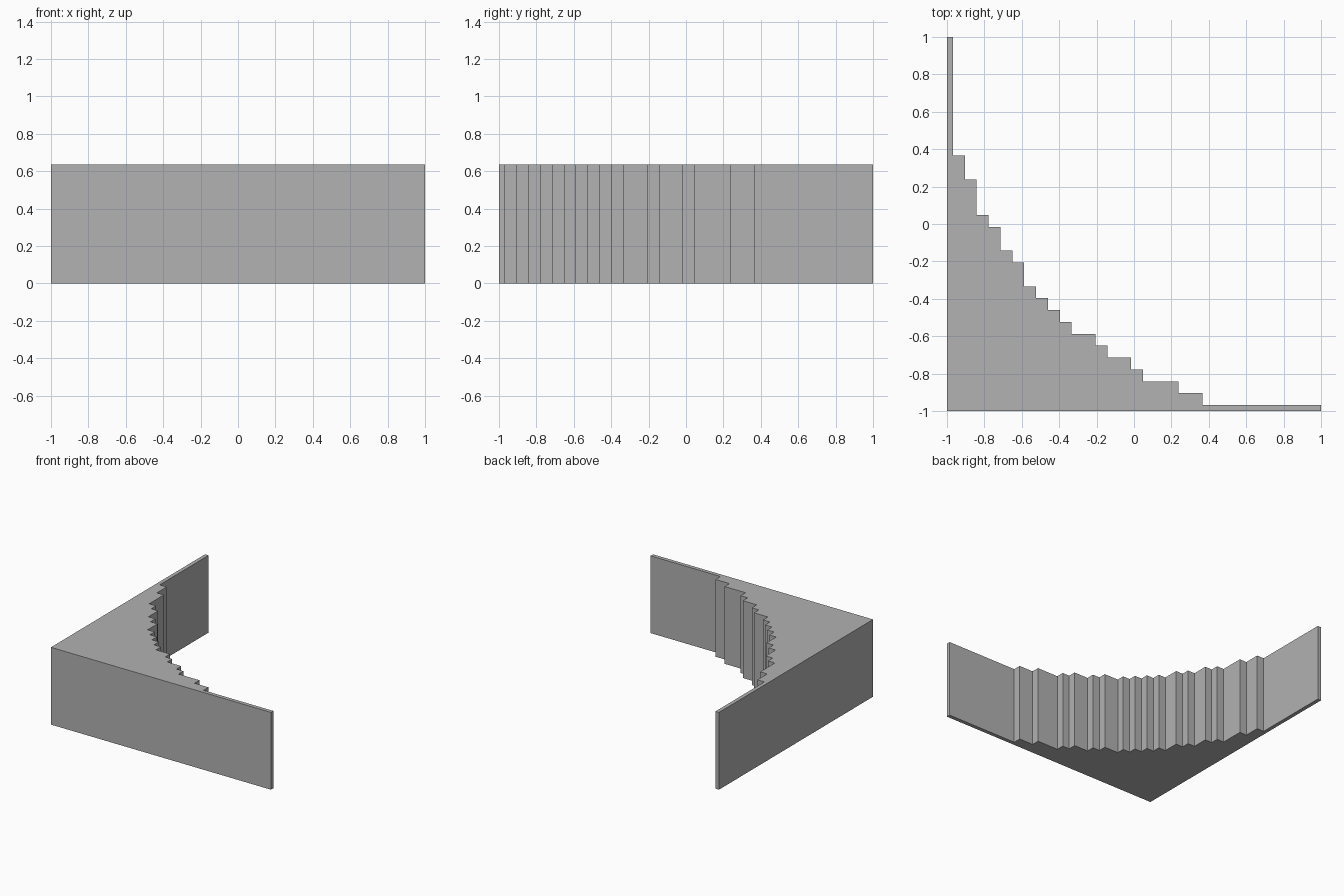
import bpy
import bmesh

cube = bpy.data.objects.get("Cube")
if cube:
    bpy.data.objects.remove(cube, do_unlink=True)

CELL = 2 / 31.5
HEIGHT = 10 * CELL

# Plain grey material
grey = bpy.data.materials.new("plain_grey")
grey.use_nodes = True
colour = (0.445, 0.445, 0.445, 1)
grey.diffuse_color = colour
grey.node_tree.nodes["Principled BSDF"].inputs["Base Color"].default_value = colour


def pos(cell):
    return -1 + (cell + 0.5) * CELL


# Stepped inner curve: (right edge, depth) of each step in cells, up to the
# diagonal; the other half is the same steps mirrored across it
half = [(0, 31), (1, 21), (2, 19), (3, 16), (4, 15), (5, 13), (6, 12), (7, 10), (8, 9)]
steps = half + [(depth, edge) for edge, depth in reversed(half)]

# Outline of the corner block, walked from the outer corner
outline = [(-1, -1), (1, -1)]
inner = []
left = -1
for edge, depth in steps:
    inner.append((left, pos(depth)))
    inner.append((pos(edge), pos(depth)))
    left = pos(edge)
outline += reversed(inner)

# Raise the outline into a solid
bm = bmesh.new()
base = bm.faces.new([bm.verts.new((x, y, 0)) for x, y in outline])
raised = bmesh.ops.extrude_face_region(bm, geom=[base], use_keep_orig=True)
top = [v for v in raised["geom"] if isinstance(v, bmesh.types.BMVert)]
bmesh.ops.translate(bm, verts=top, vec=(0, 0, HEIGHT))
bmesh.ops.recalc_face_normals(bm, faces=bm.faces)

mesh = bpy.data.meshes.new("stepped_corner_block")
bm.to_mesh(mesh)
bm.free()
mesh.materials.append(grey)
block = bpy.data.objects.new("stepped_corner_block", mesh)
bpy.context.scene.collection.objects.link(block)
